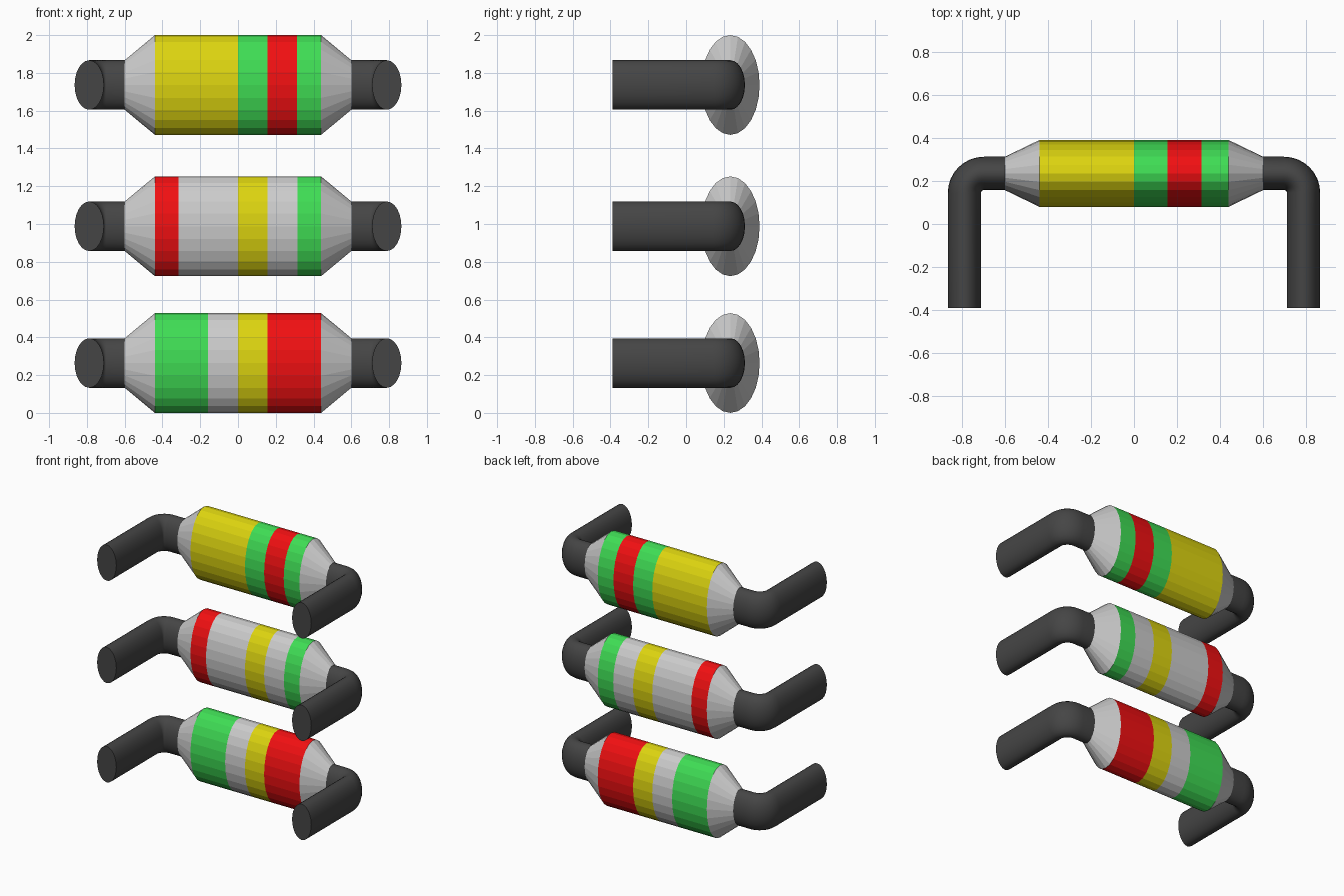
import bpy, bmesh
from math import sin, cos, pi

if "Cube" in bpy.data.objects:
    bpy.data.objects.remove(bpy.data.objects["Cube"])

SIDES = 24
Y0 = 0.235                    # axis of the bodies
BODY_RY, BODY_RZ = 0.155, 0.264
WIRE_R, WIRE_RZ = 0.0775, 0.131


def material(name, rgb):
    m = bpy.data.materials.new(name)
    m.diffuse_color = (*rgb, 1)
    m.use_nodes = True
    m.node_tree.nodes["Principled BSDF"].inputs["Base Color"].default_value = m.diffuse_color
    return m


MATS = {
    "grey": material("grey", (0.6, 0.6, 0.6)),
    "yellow": material("yellow", (0.72, 0.66, 0.005)),
    "green": material("green", (0.05, 0.72, 0.09)),
    "red": material("red", (0.88, 0.005, 0.006)),
    "dark": material("dark", (0.06, 0.06, 0.06)),
}


def loft(name, rings, mats, colours):
    """Skin a list of rings, one material name per span, and cap both ends."""
    bm = bmesh.new()
    loops = [[bm.verts.new(p) for p in ring] for ring in rings]
    for a, b, colour in zip(loops, loops[1:], colours):
        for i in range(SIDES):
            j = (i + 1) % SIDES
            f = bm.faces.new((a[i], a[j], b[j], b[i]))
            f.material_index = mats.index(colour)
    for loop, colour in ((loops[0], colours[0]), (loops[-1], colours[-1])):
        bm.faces.new(loop).material_index = mats.index(colour)
    bmesh.ops.recalc_face_normals(bm, faces=bm.faces[:])
    mesh = bpy.data.meshes.new(name)
    bm.to_mesh(mesh)
    bm.free()
    for m in mats:
        mesh.materials.append(MATS[m])
    ob = bpy.data.objects.new(name, mesh)
    bpy.context.collection.objects.link(ob)
    return ob


def ring(x, y, z, nx, ny, r, rz):
    """Ellipse standing upright, its flat radius pointing along (nx, ny)."""
    angles = [2 * pi * i / SIDES for i in range(SIDES)]
    return [(x + nx * r * cos(a), y + ny * r * cos(a), z + rz * sin(a)) for a in angles]


def body(name, z, bands):
    # tapered end, coloured bands, tapered end
    xs = [-0.6, -0.44] + [b[0] for b in bands] + [0.6]
    colours = ["grey"] + [b[1] for b in bands] + ["grey"]
    rings = []
    for x in xs:
        end = abs(x) > 0.5
        rings.append(ring(x, Y0, z, 0, 1, WIRE_R if end else BODY_RY,
                          WIRE_RZ if end else BODY_RZ))
    loft(name, rings, ["grey", "yellow", "green", "red"], colours)


def leads(name, z):
    # bent wire on the right, mirrored to the left
    bend, steps = 0.09, 8
    cx, cy = 0.7875 - bend, Y0 - bend
    rings = [ring(0.59, Y0, z, 0, 1, WIRE_R, WIRE_RZ)]
    for i in range(steps + 1):
        t = pi / 2 * i / steps
        rings.append(ring(cx + bend * sin(t), cy + bend * cos(t), z,
                          sin(t), cos(t), WIRE_R, WIRE_RZ))
    rings.append(ring(0.7875, -0.39, z, 1, 0, WIRE_R, WIRE_RZ))
    ob = loft(name, rings, ["dark"], ["dark"] * (len(rings) - 1))
    ob.modifiers.new("mirror", 'MIRROR')
    bpy.ops.object.select_all(action='DESELECT')
    bpy.context.view_layer.objects.active = ob
    ob.select_set(True)
    bpy.ops.object.shade_smooth_by_angle(angle=0.6)


# each band: right-hand end, colour
STACK = [
    ("bottom", 0.264, [(-0.16, "green"), (0, "grey"), (0.155, "yellow"), (0.44, "red")]),
    ("middle", 0.988, [(-0.315, "red"), (0, "grey"), (0.155, "yellow"),
                       (0.315, "grey"), (0.44, "green")]),
    ("top", 1.736, [(0, "yellow"), (0.155, "green"), (0.313, "red"), (0.44, "green")]),
]
for level, z, bands in STACK:
    body(level + "_resistor_body", z, bands)
    leads(level + "_wire_leads", z)
